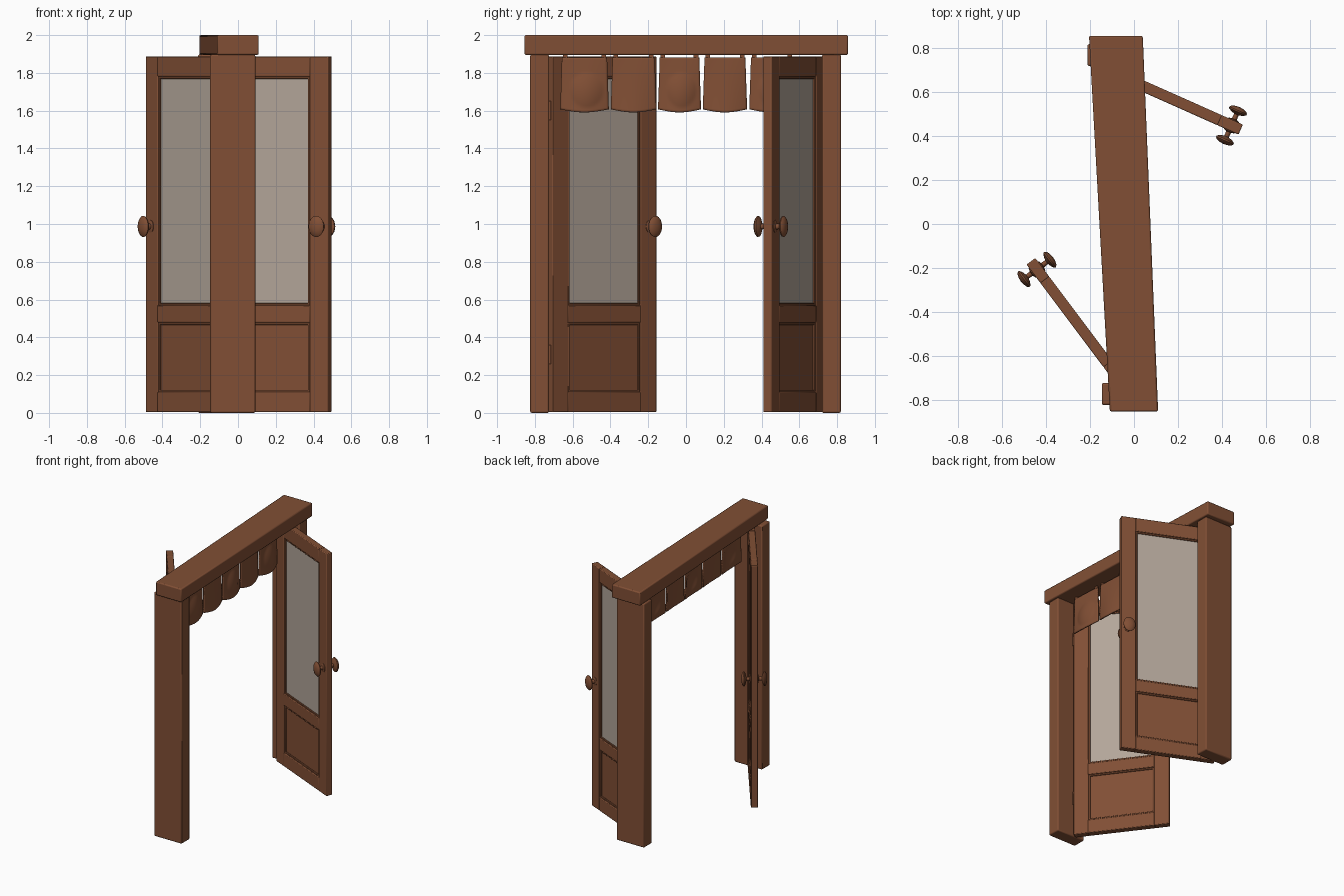
import bpy, bmesh, math
from mathutils import Matrix, Vector

if "Cube" in bpy.data.objects:
    bpy.data.objects.remove(bpy.data.objects["Cube"])


def material(name, rgb):
    m = bpy.data.materials.new(name)
    m.diffuse_color = (*rgb, 1)
    m.use_nodes = True
    m.node_tree.nodes["Principled BSDF"].inputs["Base Color"].default_value = m.diffuse_color
    return m


WOOD = material("red_brown_wood", (0.22, 0.078, 0.035))
GLASS = material("pale_glass", (0.45, 0.38, 0.32))


def finish(bm, name, mat, matrix=None, bevel=0.0, smooth=True):
    if matrix is not None:
        bm.transform(matrix)
    bmesh.ops.recalc_face_normals(bm, faces=bm.faces)
    me = bpy.data.meshes.new(name)
    bm.to_mesh(me)
    bm.free()
    me.materials.append(mat)
    ob = bpy.data.objects.new(name, me)
    bpy.context.collection.objects.link(ob)
    if bevel:
        b = ob.modifiers.new("bevel", 'BEVEL')
        b.width, b.segments = bevel, 2
    if smooth:
        bpy.ops.object.select_all(action='DESELECT')
        ob.select_set(True)
        bpy.context.view_layer.objects.active = ob
        bpy.ops.object.shade_smooth_by_angle(angle=math.radians(35))
    return ob


def prism(name, outline, z0, z1, mat, matrix=None, bevel=0.005):
    bm = bmesh.new()
    f = bm.faces.new([bm.verts.new((x, y, z0)) for x, y in outline])
    top = bmesh.ops.extrude_face_region(bm, geom=[f])["geom"]
    for v in top:
        if isinstance(v, bmesh.types.BMVert):
            v.co.z = z1
    return finish(bm, name, mat, matrix, bevel)


def box(name, x0, x1, y0, y1, z0, z1, mat, matrix=None, bevel=0.005):
    return prism(name, [(x0, y0), (x1, y0), (x1, y1), (x0, y1)], z0, z1, mat, matrix, bevel)


def lathe(name, profile, matrix, steps=24):
    # profile of (radius, distance) points turned around the local y axis
    bm = bmesh.new()
    vs = [bm.verts.new((r, d, 0)) for r, d in profile]
    es = [bm.edges.new(p) for p in zip(vs, vs[1:])]
    bmesh.ops.spin(bm, geom=vs + es, axis=(0, 1, 0), cent=(0, 0, 0),
                   angle=math.tau, steps=steps, use_duplicate=False)
    bmesh.ops.remove_doubles(bm, verts=bm.verts, dist=1e-5)
    return finish(bm, name, WOOD, matrix)


# Lintel and posts
prism("lintel", [(-0.11, -0.855), (0.11, -0.855), (0.04, 0.858), (-0.205, 0.858)],
      1.895, 2.0, WOOD, bevel=0.008)
box("front_post", -0.147, 0.092, -0.825, -0.725, 0, 1.897, WOOD, bevel=0.008)
box("back_post", -0.212, 0.025, 0.72, 0.82, 0, 1.897, WOOD, bevel=0.008)


# Doors: local x runs from hinge to knob, local y is the door normal
W, T, S = 0.69, 0.025, 0.107
RAILS = [("bottom_rail", 0.004, 0.11), ("middle_rail", 0.478, 0.57), ("top_rail", 1.78, 1.888)]


def bead(name, z0, z1, m):
    b = 0.012
    for side in (-1, 1):
        y0, y1 = sorted((side * 0.010, side * 0.020))
        box(name + "_bead_low", S, W - S, y0, y1, z0, z0 + b, WOOD, m, 0.003)
        box(name + "_bead_high", S, W - S, y0, y1, z1 - b, z1, WOOD, m, 0.003)
        box(name + "_bead_hinge_side", S, S + b, y0, y1, z0, z1, WOOD, m, 0.003)
        box(name + "_bead_knob_side", W - S - b, W - S, y0, y1, z0, z1, WOOD, m, 0.003)


def door(prefix, hinge, direction):
    ang = math.atan2(direction[1], direction[0])
    m = Matrix.Translation((*hinge, 0)) @ Matrix.Rotation(ang, 4, 'Z')
    box(prefix + "_hinge_stile", 0, S, -T, T, 0.004, 1.888, WOOD, m)
    box(prefix + "_knob_stile", W - S, W, -T, T, 0.004, 1.888, WOOD, m)
    for name, z0, z1 in RAILS:
        box(prefix + "_" + name, S - 0.003, W - S + 0.003, -T, T, z0, z1, WOOD, m)
    box(prefix + "_glass", S - 0.01, W - S + 0.01, -0.010, 0.010, 0.56, 1.79, GLASS, m, 0)
    box(prefix + "_lower_panel", S - 0.01, W - S + 0.01, -0.010, 0.010, 0.10, 0.49, WOOD, m, 0)
    bead(prefix + "_glass", 0.57, 1.78, m)
    bead(prefix + "_panel", 0.11, 0.478, m)
    # Oval knobs on both faces
    knob = [(0.0, 0), (0.026, 0), (0.026, 0.005), (0.012, 0.009), (0.011, 0.032), (0.028, 0.037),
            (0.042, 0.045), (0.044, 0.052), (0.036, 0.061), (0.018, 0.067), (0.0, 0.069)]
    for side, label in ((1, "_inner_knob"), (-1, "_outer_knob")):
        k = (m @ Matrix.Translation((W - 0.046, side * (T - 0.002), 0.987))
             @ Matrix.Diagonal((1, side, 1.28, 1)))
        lathe(prefix + label, knob, k)
    # Hinge barrels
    for z in (0.31, 1.60):
        bm = bmesh.new()
        bmesh.ops.create_cone(bm, cap_ends=True, segments=12, radius1=0.012,
                              radius2=0.012, depth=0.10)
        finish(bm, prefix + "_hinge", WOOD, m @ Matrix.Translation((-0.003, 0, z)))


door("front_door", (-0.056, -0.722), (-0.6, 0.8))
door("back_door", (-0.144, 0.711), (0.914, -0.407))


# Short hanging curtain: cloth flaps with a gentle billow and domed rounds
def axis_x(y):
    return -0.04 - 0.049 * y


def flap(i, y0, y1, dome):
    ny, nz, zt = 20, 24, 1.882
    bm = bmesh.new()
    grid = []
    for a in range(nz + 1):
        t = a / nz
        row = []
        for b in range(ny + 1):
            s = b / ny
            y = y0 + (y1 - y0) * s
            bulge = math.sin(math.pi * s)
            y += (0.5 - s) * 0.016 * (1 - t)
            z = zt - t * (0.275 + 0.016 * bulge)
            x = axis_x(y) + t * 0.022 * bulge
            if dome:
                r2 = ((s - 0.55) / 0.36) ** 2 + ((t - 0.6) / 0.32) ** 2
                x += 0.014 * max(0, 1 - r2)
            row.append(bm.verts.new((x, y, z)))
        grid.append(row)
    for r0, r1 in zip(grid, grid[1:]):
        for b in range(ny):
            bm.faces.new((r0[b], r0[b + 1], r1[b + 1], r1[b]))
    ob = finish(bm, f"curtain_flap_{i}", WOOD)
    so = ob.modifiers.new("thickness", 'SOLIDIFY')
    so.thickness, so.offset = 0.010, 0
    # Loops holding the flap to the lintel
    for y in (y0 + 0.025, y1 - 0.025):
        x = axis_x(y)
        box("curtain_loop", x - 0.005, x + 0.005, y - 0.012, y + 0.012, 1.875, 1.90, WOOD, None, 0)


SPANS = [(-0.665, -0.410), (-0.397, -0.158), (-0.147, 0.078), (0.090, 0.322), (0.336, 0.575)]
for i, (a, b) in enumerate(SPANS):
    flap(i + 1, a, b, i % 2 == 0)
